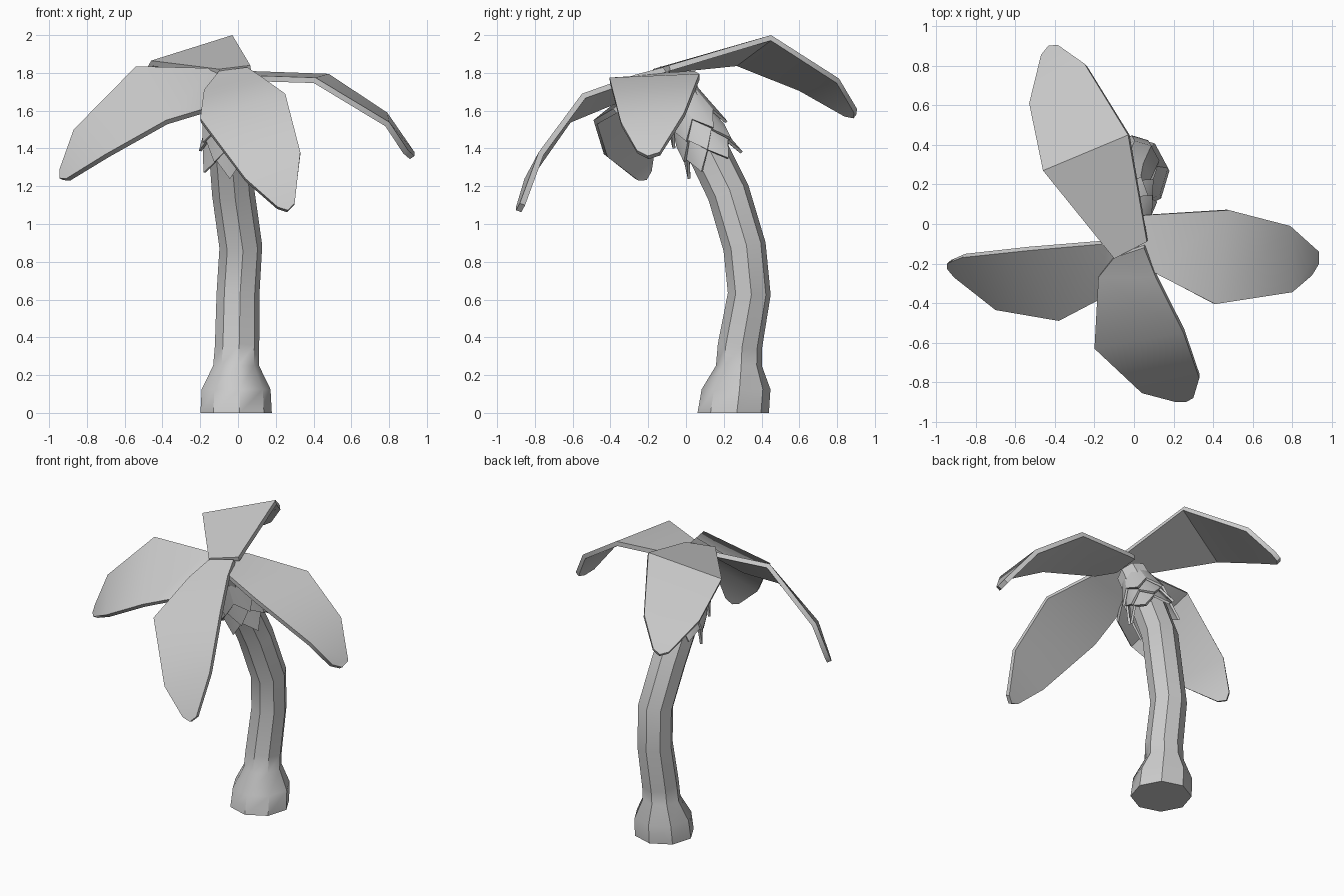
import bpy, bmesh, math
from mathutils import Vector

cube = bpy.data.objects.get("Cube")
if cube:
    bpy.data.objects.remove(cube, do_unlink=True)

# One plain grey for the whole tree
grey = bpy.data.materials.new("plain_grey")
grey.use_nodes = True
colour = (0.6, 0.6, 0.6, 1)
grey.diffuse_color = colour
grey.node_tree.nodes["Principled BSDF"].inputs["Base Color"].default_value = colour


def finish(bm, name, angle, thickness=0.0):
    """Turn a bmesh into a shaded, optionally thickened object."""
    bmesh.ops.recalc_face_normals(bm, faces=bm.faces)
    mesh = bpy.data.meshes.new(name)
    bm.to_mesh(mesh)
    bm.free()
    mesh.materials.append(grey)
    obj = bpy.data.objects.new(name, mesh)
    bpy.context.collection.objects.link(obj)
    bpy.ops.object.select_all(action="DESELECT")
    obj.select_set(True)
    bpy.context.view_layer.objects.active = obj
    if thickness:
        solid = obj.modifiers.new("thickness", "SOLIDIFY")
        solid.thickness = thickness
        solid.offset = -1
        bpy.ops.object.modifier_apply(modifier=solid.name)
    bpy.ops.object.shade_smooth_by_angle(angle=math.radians(angle))
    return obj


def ring(bm, centre, axis, radius, sides, turn=0.0, drop=0.0):
    """Ring of vertices around an axis; every other vertex may drop along it."""
    axis = axis.normalized()
    side = Vector((1, 0, 0))
    side = (side - axis * side.dot(axis)).normalized()
    front = axis.cross(side)
    verts = []
    for i in range(sides):
        a = math.tau * i / sides + turn
        spoke = side * math.cos(a) + front * math.sin(a)
        out = radius + (0.25 * drop if i % 2 else 0)
        verts.append(bm.verts.new(centre + spoke * out - axis * (drop * (i % 2))))
    return verts


def bridge(bm, lower, upper):
    count = len(lower)
    for i in range(count):
        j = (i + 1) % count
        bm.faces.new((lower[i], lower[j], upper[j], upper[i]))


# Trunk: leaning octagonal tube with a swollen foot (x, y, z, radius)
trunk_path = [
    (-0.01, 0.25, 0, 0.19), (-0.01, 0.265, 0.125, 0.183), (-0.01, 0.28, 0.25, 0.122),
    (-0.005, 0.285, 0.35, 0.118), (0, 0.335, 0.63, 0.114), (0.015, 0.31, 0.88, 0.114),
    (-0.025, 0.225, 1.165, 0.113), (-0.045, 0.11, 1.4, 0.11), (-0.05, 0.01, 1.6, 0.11),
    (-0.04, -0.06, 1.74, 0.1),
]
points = [Vector(p[:3]) for p in trunk_path]
bm = bmesh.new()
rings = []
for i, p in enumerate(points):
    before, after = points[max(i - 1, 0)], points[min(i + 1, len(points) - 1)]
    axis = after - before if i > 2 else Vector((0, 0, 1))
    rings.append(ring(bm, p, axis, trunk_path[i][3], 8, turn=0.1))
for lower, upper in zip(rings, rings[1:]):
    bridge(bm, lower, upper)
bm.faces.new(rings[0])
bm.faces.new(rings[-1])
finish(bm, "trunk", 40)

# Husk: three flared collars with pointed lower edges
husk_start, husk_end = points[-3], points[-2]
lean = (husk_end - husk_start).normalized()
for i in range(3):
    bm = bmesh.new()
    foot = husk_start + lean * (0.09 * i - 0.01)
    turn = math.pi / 6 * i
    hem = ring(bm, foot, lean, 0.14, 12, turn, drop=0.09)
    top = ring(bm, foot + lean * 0.13, lean, 0.105, 12, turn)
    bridge(bm, hem, top)
    finish(bm, f"husk_collar_{i + 1}", 30, 0.015)

# Fronds: drooping blades, each row a pair of edge points from base to tip
fronds = {
    "left_frond": [
        ((0.02, -0.15, 1.8), (0.03, 0.04, 1.81)),
        ((0.11, -0.25, 1.785), (0.06, 0.045, 1.81)),
        ((0.41, -0.405, 1.775), (0.48, 0.07, 1.795)),
        ((0.8, -0.345, 1.54), (0.79, -0.01, 1.59)),
        ((0.9, -0.26, 1.39), (0.935, -0.14, 1.38))],
    "front_frond": [
        ((-0.1, -0.17, 1.81), (0.05, -0.12, 1.83)),
        ((-0.18, -0.27, 1.71), (0.11, -0.27, 1.79)),
        ((-0.2, -0.63, 1.56), (0.25, -0.55, 1.69)),
        ((0.04, -0.855, 1.24), (0.33, -0.78, 1.38)),
        ((0.21, -0.9, 1.09), (0.3, -0.88, 1.11))],
    "right_frond": [
        ((-0.06, -0.1, 1.82), (-0.1, -0.2, 1.77)),
        ((-0.14, -0.1, 1.825), (-0.18, -0.385, 1.61)),
        ((-0.54, -0.135, 1.835), (-0.38, -0.49, 1.55)),
        ((-0.87, -0.17, 1.5), (-0.7, -0.435, 1.37)),
        ((-0.945, -0.2, 1.29), (-0.91, -0.27, 1.24))],
    "back_frond": [
        ((-0.1, -0.175, 1.82), (0.065, -0.09, 1.84)),
        ((-0.46, 0.27, 1.865), (-0.03, 0.45, 2)),
        ((-0.53, 0.61, 1.73), (-0.25, 0.81, 1.77)),
        ((-0.47, 0.855, 1.59), (-0.385, 0.905, 1.61))],
}
for name, rows in fronds.items():
    bm = bmesh.new()
    strip = [[bm.verts.new(p) for p in row] for row in rows]
    for (a, b), (c, d) in zip(strip, strip[1:]):
        bm.faces.new((a, b, d, c))
    # Blunt point at the end of the blade
    a, b = strip[-1]
    along = (a.co + b.co - strip[-2][0].co - strip[-2][1].co).normalized()
    bm.faces.new((a, b, bm.verts.new((a.co + b.co) / 2 + along * 0.03)))
    # Upper side faces up so the thickness grows downwards
    bmesh.ops.recalc_face_normals(bm, faces=bm.faces)
    bm.normal_update()
    facing = sum(f.normal.z for f in bm.faces)
    blade = finish(bm, name, 35, 0.03 if facing > 0 else -0.03)
